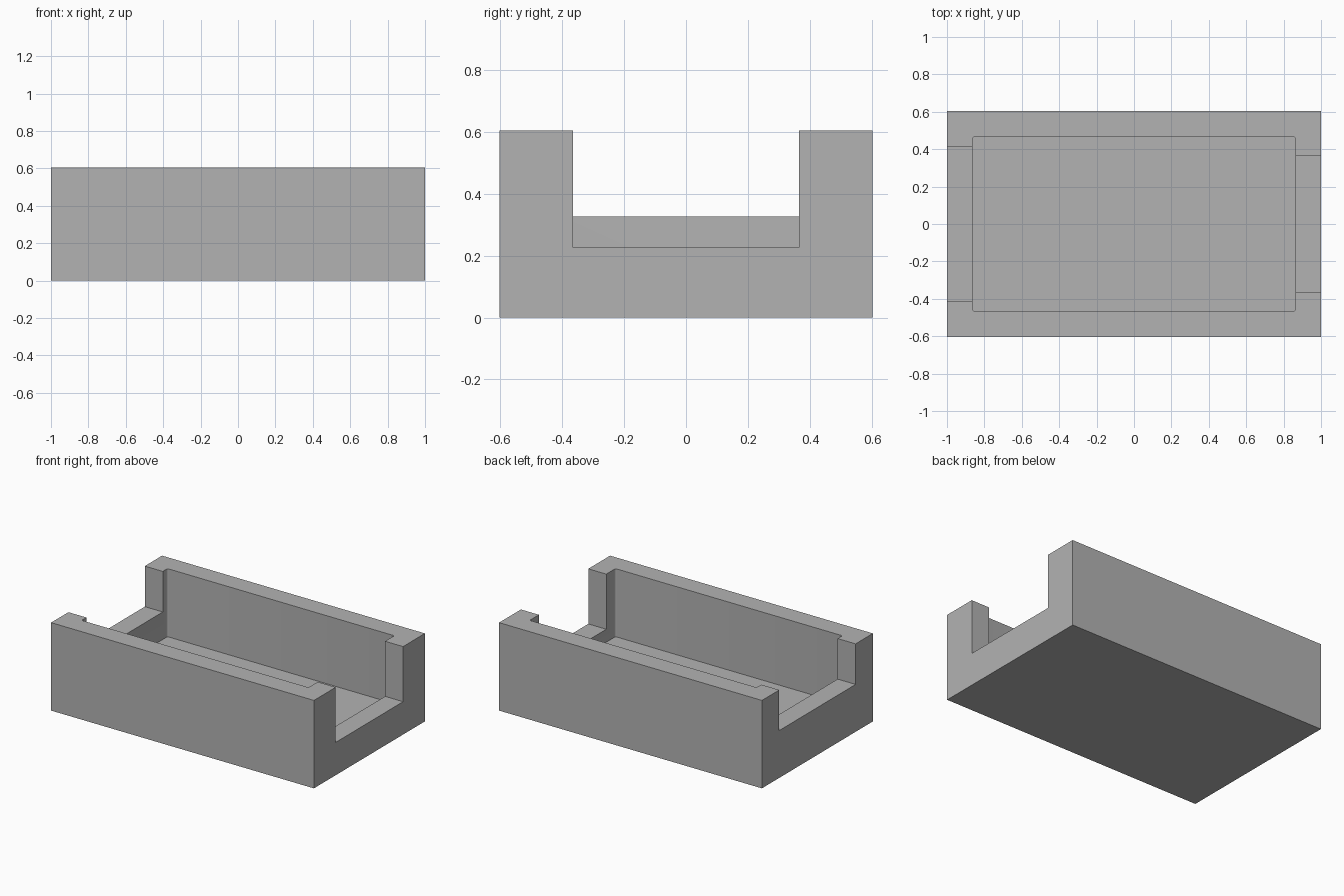
import bpy
import bmesh
from mathutils import Vector

old = bpy.data.objects.get("Cube")
if old:
    bpy.data.objects.remove(old, do_unlink=True)


def make_box(name, low, high, corner_radius=0.0):
    """Axis-aligned box between two corners, with optional rounded upright edges."""
    low, high = Vector(low), Vector(high)
    bm = bmesh.new()
    bmesh.ops.create_cube(bm, size=1)
    bmesh.ops.scale(bm, vec=high - low, verts=bm.verts)
    bmesh.ops.translate(bm, vec=(low + high) / 2, verts=bm.verts)
    if corner_radius:
        upright = [e for e in bm.edges
                   if abs(e.verts[0].co.z - e.verts[1].co.z) > 0.01]
        bmesh.ops.bevel(bm, geom=upright, offset=corner_radius, segments=4,
                        profile=0.5, affect='EDGES')
    mesh = bpy.data.meshes.new(name)
    bm.to_mesh(mesh)
    bm.free()
    obj = bpy.data.objects.new(name, mesh)
    bpy.context.collection.objects.link(obj)
    return obj


def cut(target, cutter):
    """Subtract the cutter from the target, then remove the cutter."""
    cutter.hide_render = True
    mod = target.modifiers.new("cut", 'BOOLEAN')
    mod.operation = 'DIFFERENCE'
    mod.solver = 'EXACT'
    mod.object = cutter
    bpy.context.view_layer.objects.active = target
    bpy.ops.object.modifier_apply(modifier=mod.name)
    bpy.data.objects.remove(cutter, do_unlink=True)


# Plain grey material
grey = bpy.data.materials.new("plain grey")
grey.use_nodes = True
colour = (0.45, 0.45, 0.45, 1)
grey.diffuse_color = colour
grey.node_tree.nodes["Principled BSDF"].inputs["Base Color"].default_value = colour

# Solid block
tray = make_box("open_tray", (-1, -0.603, 0), (1, 0.603, 0.605))
tray.data.materials.append(grey)

# Inner pocket with slightly rounded corners
cut(tray, make_box("pocket_cutter", (-0.863, -0.466, 0.137), (0.863, 0.466, 0.8), 0.012))

# Wide shallow opening at one end, narrow deep opening at the other
cut(tray, make_box("wide_notch_cutter", (-1.2, -0.415, 0.326), (-0.8, 0.415, 0.8)))
cut(tray, make_box("narrow_notch_cutter", (0.8, -0.366, 0.226), (1.2, 0.366, 0.8)))

# Smooth the pocket corners, keep every other edge crisp
bpy.ops.object.select_all(action='DESELECT')
tray.select_set(True)
bpy.context.view_layer.objects.active = tray
bpy.ops.object.shade_smooth_by_angle()
